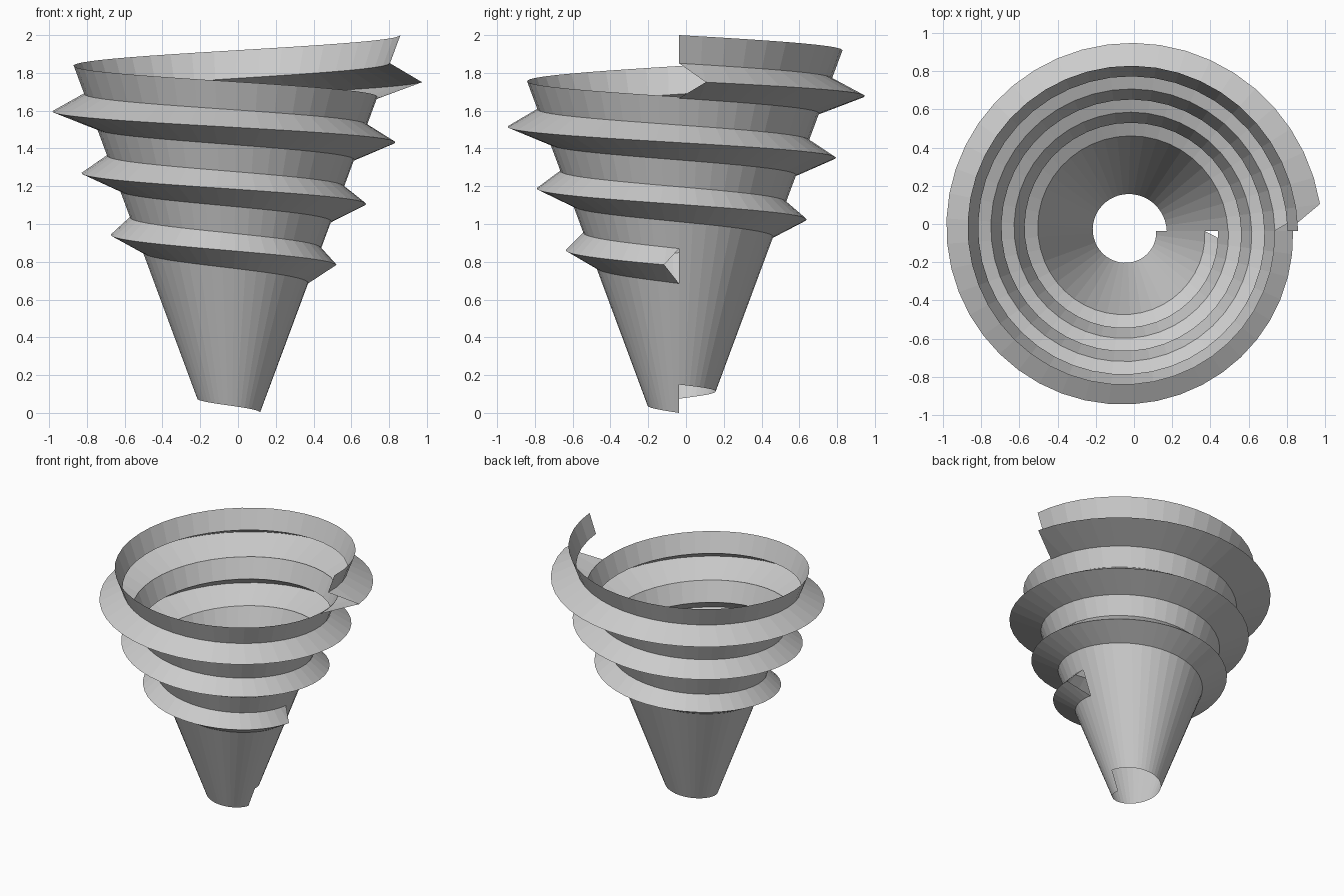
import bpy, bmesh
from math import cos, sin, pi

if "Cube" in bpy.data.objects:
    bpy.data.objects.remove(bpy.data.objects["Cube"])

SEGS, TURNS, PITCH = 45, 3, 0.327      # steps per turn, turns, rise per turn
CX, CY = -0.036, -0.037                # screw axis


def point(step, z, flare=1.0):
    """Point on the tapered wall, winding clockwise as it climbs."""
    a = -2 * pi * step / SEGS
    r = flare * (0.152 + 0.372 * z)
    return (CX + r * cos(a), CY + r * sin(a), z)


def row(bm, start, stop, z0, rise, flare=1.0):
    return {i: bm.verts.new(point(i, z0 + rise * i / SEGS, flare))
            for i in range(start, stop + 1)}


def strip(bm, low, high):
    """Quads between two helical rows; triangles where one row stops short."""
    for i in range(max(min(low), min(high)), min(max(low), max(high))):
        bm.faces.new((low[i], high[i], high[i + 1], low[i + 1]))


def finish(bm, name):
    mesh = bpy.data.meshes.new(name)
    bm.to_mesh(mesh)
    bm.free()
    obj = bpy.data.objects.new(name, mesh)
    bpy.context.collection.objects.link(obj)


# Threaded band: thread root, thread tip, upper root, wall top
bm = bmesh.new()
n = SEGS * TURNS
root = row(bm, 0, n, 0.685, PITCH)
tip = row(bm, 1, n - 1, 0.777, PITCH, 1.27)
upper = row(bm, 0, n, 0.87, PITCH)
top = row(bm, 0, n, 1.019, PITCH)
strip(bm, root, tip)
strip(bm, tip, upper)
strip(bm, upper, top)
# Slanted thread ends
for a, b in ((0, 1), (n, n - 1)):
    for r in (root, upper):
        bm.faces.new((r[a], r[b], tip[b]) if (r is upper) == (a == 0)
                     else (r[a], tip[b], r[b]))

# Lower cone, one turn, sharing the thread root
bottom = row(bm, 0, SEGS, 0.0, 0.15)
strip(bm, bottom, root)
finish(bm, "tapered_screw")
